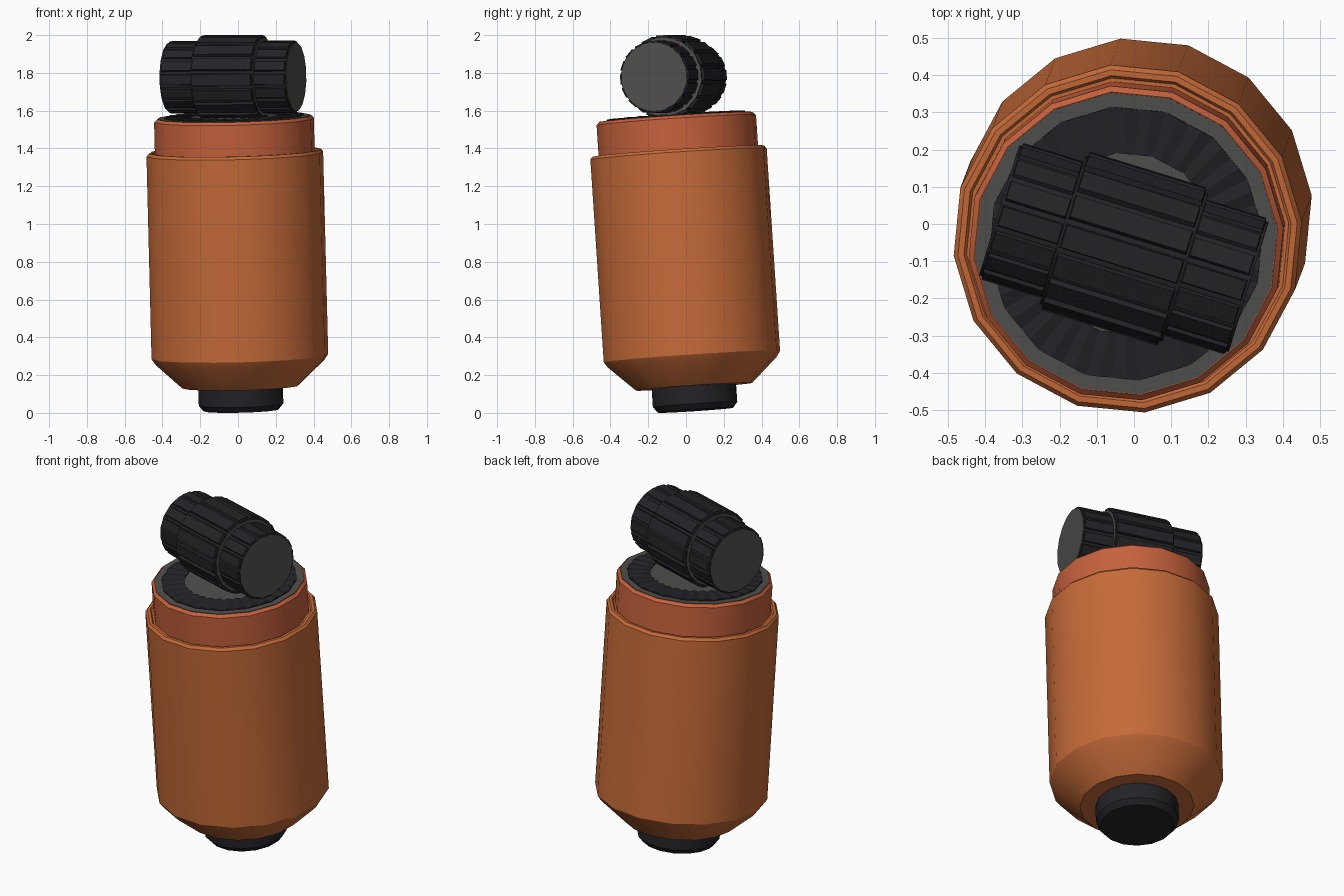
import bpy, bmesh, math
from mathutils import Matrix, Vector

if "Cube" in bpy.data.objects:
    bpy.data.objects.remove(bpy.data.objects["Cube"])

SIDES = 16
START = math.radians(5.6)

# the whole model leans slightly along this axis
lean = Vector((0, 0, 1)).rotation_difference(Vector((-0.025, -0.066, 1)))
FRAME = Matrix.Translation((0.017, 0.050, 0.014)) @ lean.to_matrix().to_4x4()


def material(name, rgb):
    m = bpy.data.materials.new(name)
    m.diffuse_color = (*rgb, 1)
    m.use_nodes = True
    m.node_tree.nodes["Principled BSDF"].inputs["Base Color"].default_value = m.diffuse_color
    return m


ORANGE = material("orange", (0.56, 0.145, 0.04))
RUST = material("rust_orange", (0.56, 0.12, 0.045))
BLACK = material("black", (0.017, 0.017, 0.021))
GREY = material("dark_grey", (0.08, 0.078, 0.075))


def finish(name, bm, mats, matrix=FRAME):
    bmesh.ops.recalc_face_normals(bm, faces=bm.faces)
    mesh = bpy.data.meshes.new(name)
    bm.to_mesh(mesh)
    bm.free()
    ob = bpy.data.objects.new(name, mesh)
    bpy.context.collection.objects.link(ob)
    for m in mats:
        mesh.materials.append(m)
    ob.matrix_world = matrix
    bpy.ops.object.select_all(action='DESELECT')
    ob.select_set(True)
    bpy.context.view_layer.objects.active = ob
    bpy.ops.object.shade_smooth_by_angle(angle=math.radians(26))
    return ob


def lathe(name, profile, mat):
    """Closed solid from (radius, height) points."""
    bm = bmesh.new()
    rings = []
    for r, z in profile:
        rings.append([bm.verts.new((r * math.cos(START + i * math.tau / SIDES),
                                    r * math.sin(START + i * math.tau / SIDES), z))
                      for i in range(SIDES)])
    for a, b in zip(rings, rings[1:]):
        for i in range(SIDES):
            j = (i + 1) % SIDES
            bm.faces.new((a[i], a[j], b[j], b[i]))
    bm.faces.new(rings[0])
    bm.faces.new(rings[-1])
    return finish(name, bm, [mat])


# bottom plug, main casing, upper collar and top plate
lathe("bottom_plug", [(0.20, 0), (0.225, 0.03), (0.225, 0.14)], BLACK)
lathe("casing", [(0.31, 0.125), (0.45, 0.255), (0.47, 0.285), (0.47, 1.36),
                 (0.458, 1.375), (0.442, 1.375), (0.435, 1.365)], ORANGE)
lathe("collar", [(0.425, 1.34), (0.425, 1.54), (0.41, 1.555), (0.40, 1.55)], RUST)
lathe("top_plate", [(0.408, 1.50), (0.408, 1.557)], GREY)


# ridged ring set into the top plate
def ridged_ring(name, inner, outer, base, low, high, teeth):
    bm = bmesh.new()
    n = teeth * 2
    cols = []
    for i in range(n):
        a = i * math.tau / n
        off = (a % (math.tau / SIDES)) - math.pi / SIDES
        k = math.cos(math.pi / SIDES) / math.cos(off)   # follow the polygon outline
        z = high if i % 2 else low
        c, s = math.cos(a + START) * k, math.sin(a + START) * k
        cols.append([bm.verts.new((r * c, r * s, h)) for r, h in
                     ((inner, base), (outer, base), (outer, z), (inner, z))])
    for i in range(n):
        a, b = cols[i], cols[(i + 1) % n]
        for p in range(4):
            q = (p + 1) % 4
            bm.faces.new((a[p], a[q], b[q], b[p]))
    return finish(name, bm, [BLACK])


ridged_ring("ridged_ring", 0.245, 0.37, 1.54, 1.559, 1.566, 32)

# ribbed roller lying across the top
ROLLER = FRAME @ Matrix.Translation((0, 0, 1.768)) @ \
    Matrix.Rotation(math.radians(-17.1), 4, 'Z') @ Matrix.Rotation(math.pi / 2, 4, 'Y')


def ribbed_roller(name, radius, length, offset, rib):
    bm = bmesh.new()
    bmesh.ops.create_cone(bm, cap_ends=True, segments=SIDES, radius1=radius,
                          radius2=radius, depth=length,
                          matrix=Matrix.Translation((0, 0, offset))
                          @ Matrix.Rotation(math.pi / SIDES, 4, 'Z'))
    sides = [f for f in bm.faces if len(f.verts) == 4]
    for f in bm.faces:
        f.material_index = 0 if len(f.verts) == 4 else 1
    bmesh.ops.inset_individual(bm, faces=sides, thickness=0.010)
    bmesh.ops.inset_individual(bm, faces=sides, thickness=0.004, depth=rib)
    return finish(name, bm, [BLACK, GREY], ROLLER)


ribbed_roller("roller_middle", 0.21, 0.345, 0, 0.015)
for side, x in (("left", -1), ("right", 1)):
    ribbed_roller("roller_end_" + side, 0.184, 0.185, x * 0.258, 0.010)
